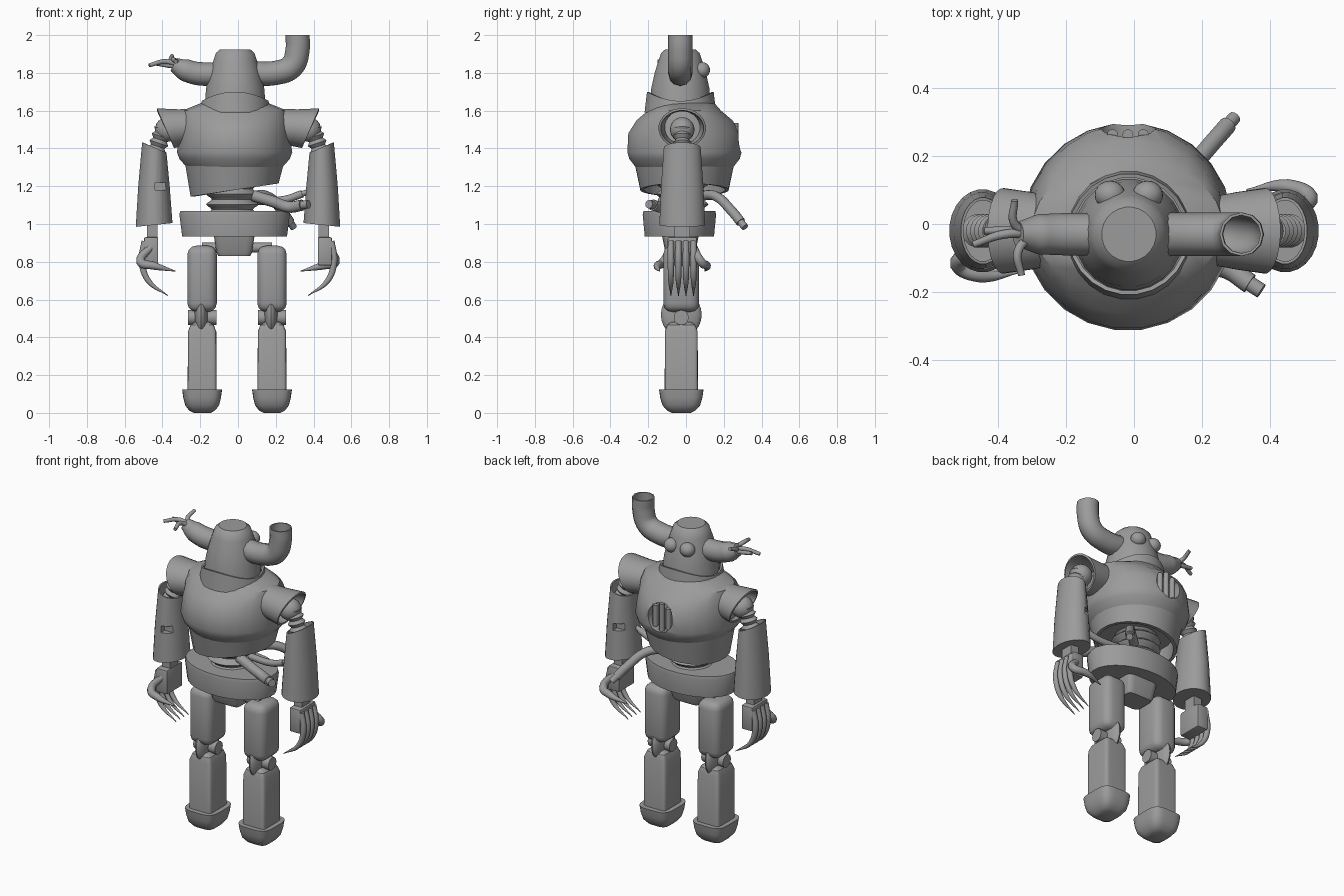
import bpy, bmesh, math
from mathutils import Vector, Matrix

cube = bpy.data.objects.get("Cube")
if cube:
    bpy.data.objects.remove(cube)

grey = bpy.data.materials.new("plain_grey")
grey.use_nodes = True
grey.diffuse_color = (0.33, 0.33, 0.33, 1)
grey.node_tree.nodes["Principled BSDF"].inputs["Base Color"].default_value = (0.33, 0.33, 0.33, 1)
parts = []


def add(name, data):
    ob = bpy.data.objects.new(name, data)
    bpy.context.scene.collection.objects.link(ob)
    return ob


def finish(ob):
    """Bake modifiers or curves into a plain grey mesh."""
    dg = bpy.context.evaluated_depsgraph_get()
    mesh = bpy.data.meshes.new_from_object(ob.evaluated_get(dg))
    name = ob.name
    bpy.data.objects.remove(ob)
    mesh.materials.clear()
    mesh.materials.append(grey)
    new = add(name, mesh)
    parts.append(new)
    return new


def ring(c, u, v, n=24, p=1.0):
    """Closed section round c with half axes u and v; p below 1 squares it."""
    pw = lambda t: math.copysign(abs(t) ** p, t)
    angles = [2 * math.pi * (i + 0.5) / n for i in range(n)]
    return [Vector(c) + Vector(u) * pw(math.cos(a)) + Vector(v) * pw(math.sin(a)) for a in angles]


def flat(cx, cy, z, rx, ry, n=24, p=1.0):
    return ring((cx, cy, z), (rx, 0, 0), (0, ry, 0), n, p)


def loft(name, rings, caps=True, shell=0, done=True):
    bm = bmesh.new()
    rows = [[bm.verts.new(p) for p in r] for r in rings]
    n = len(rows[0])
    for a, b in zip(rows, rows[1:]):
        for i in range(n):
            bm.faces.new((a[i], a[(i + 1) % n], b[(i + 1) % n], b[i]))
    if caps:
        bm.faces.new(rows[0][::-1])
        bm.faces.new(rows[-1])
    bmesh.ops.recalc_face_normals(bm, faces=bm.faces)
    mesh = bpy.data.meshes.new(name)
    bm.to_mesh(mesh)
    bm.free()
    ob = add(name, mesh)
    if shell:
        m = ob.modifiers.new("shell", "SOLIDIFY")
        m.thickness, m.offset = shell, 0
    return finish(ob) if done else ob


def box(name, c, size, bevel=0.0, segments=3, done=True):
    bm = bmesh.new()
    bmesh.ops.create_cube(bm, size=1, matrix=Matrix.LocRotScale(Vector(c), None, Vector(size)))
    mesh = bpy.data.meshes.new(name)
    bm.to_mesh(mesh)
    bm.free()
    ob = add(name, mesh)
    if bevel:
        m = ob.modifiers.new("bevel", "BEVEL")
        m.width, m.segments = bevel, segments
    return finish(ob) if done else ob


def ball(name, c, r):
    bm = bmesh.new()
    bmesh.ops.create_uvsphere(bm, u_segments=20, v_segments=12, radius=1,
                              matrix=Matrix.LocRotScale(Vector(c), None, Vector(r)))
    mesh = bpy.data.meshes.new(name)
    bm.to_mesh(mesh)
    bm.free()
    return finish(add(name, mesh))


def tube(name, pts, r, radii=None, shell=0):
    cu = bpy.data.curves.new(name, "CURVE")
    cu.dimensions, cu.bevel_depth, cu.bevel_resolution = "3D", r, 4
    cu.use_fill_caps, cu.resolution_u = not shell, 6
    sp = cu.splines.new("BEZIER")
    sp.bezier_points.add(len(pts) - 1)
    for i, (bp, p) in enumerate(zip(sp.bezier_points, pts)):
        bp.co, bp.handle_left_type, bp.handle_right_type = p, "AUTO", "AUTO"
        bp.radius = radii[i] if radii else 1
    ob = finish(add(name, cu))
    if shell:
        m = ob.modifiers.new("shell", "SOLIDIFY")
        m.thickness, m.offset = shell, 0
        parts.remove(ob)
        ob = finish(ob)
    return ob


def cut(ob, cutter):
    m = ob.modifiers.new("cut", "BOOLEAN")
    m.object, m.operation, m.solver = cutter, "DIFFERENCE", "EXACT"
    cutter.hide_render = True
    new = finish(ob)
    bpy.data.objects.remove(cutter)
    return new


# Head, collar and eyes
HX, HY = -0.015, -0.03
loft("head", [flat(HX, HY, z, r, r) for z, r in (
    (1.60, 0.165), (1.72, 0.155), (1.80, 0.137), (1.87, 0.115), (1.905, 0.103), (1.925, 0.08))])
collar_top = flat(HX, HY, 0, 0.172, 0.172)
for p in collar_top:
    p.z = 1.65 + 0.05 * ((p.y - HY) / 0.172) ** 2
loft("collar", [flat(HX, HY, 1.59, 0.185, 0.185), collar_top], caps=False, shell=0.012)
for side, x in (("left", 0.04), ("right", -0.07)):
    ball(side + "_eye", (x, 0.085, 1.815), (0.045, 0.042, 0.042))

# Whole horn, an open pipe bent upward
tube("left_horn", [(x, HY, z) for x, z in (
    (0.05, 1.80), (0.2, 1.80), (0.285, 1.835), (0.315, 1.92), (0.315, 2.0))], 0.06, shell=0.008)
# Broken horn with loose wires
tube("right_horn", [(-0.05, HY, 1.80), (-0.2, HY, 1.795), (-0.28, HY, 1.815), (-0.34, HY, 1.845)],
     0.062, (1, 1, 0.95, 0.6))
for i, (mid, end) in enumerate((
        ((-0.38, -0.03, 1.86), (-0.47, -0.06, 1.84)), ((-0.35, 0.0, 1.86), (-0.35, 0.07, 1.89)),
        ((-0.34, -0.08, 1.87), (-0.33, -0.15, 1.86)), ((-0.37, -0.02, 1.84), (-0.44, -0.02, 1.85)))):
    tube(f"horn_wire_{i}", [(-0.29, HY, 1.83), mid, end], 0.013, (1, 1, 0.8))

# Chest with a round barred vent
TX, TY = -0.018, -0.008
chest = loft("chest", [flat(TX, TY, z, rx, ry) for z, rx, ry in (
    (1.30, 0.255, 0.26), (1.345, 0.295, 0.295), (1.38, 0.308, 0.305), (1.48, 0.292, 0.30),
    (1.55, 0.29, 0.255), (1.60, 0.28, 0.195), (1.64, 0.18, 0.16))], done=False)
hole = loft("vent_cutter", [ring((TX, y, 1.45), (0.085, 0, 0), (0, 0, 0.085)) for y in (0.22, 0.4)], done=False)
cut(chest, hole)
for i in (-1, 0, 1):
    h = 0.085 if i == 0 else 0.065
    tube(f"vent_bar_{i + 1}", [(TX + i * 0.045, 0.262, 1.45 - h), (TX + i * 0.045, 0.262, 1.45 + h)], 0.016)

# Open, slanted lower torso
loft("lower_torso", [ring((TX, TY, z), (r, 0, s), (0, ry, 0)) for z, r, ry, s in (
    (1.34, 0.268, 0.27, 0), (1.18, 0.235, 0.235, 0.035), (1.18, 0.215, 0.215, 0.035),
    (1.25, 0.215, 0.215, 0))])

# Corrugated waist, pelvis and hip axle
loft("waist", [flat(-0.03, -0.02, 1.05 + 0.009 * i, r, r) for i in range(25)
               for r in [0.125 + 0.015 * math.cos(i * math.pi / 3)]])
loft("pelvis", [flat(TX, -0.035, z, rx, ry) for z, rx, ry in (
    (0.935, 0.28, 0.185), (1.05, 0.295, 0.196), (1.068, 0.29, 0.192))])
loft("hip_block", [flat(-0.02, -0.03, z, rx, ry, 16, 0.3) for z, rx, ry in (
    (0.83, 0.085, 0.07), (0.85, 0.095, 0.08), (0.95, 0.11, 0.1))])
tube("hip_axle", [(-0.19, -0.03, 0.875), (0.18, -0.03, 0.875)], 0.026)

# Hoses hanging from the waist
for i, (r, pts) in enumerate((
        (0.026, [(0.05, 0.06, 1.14), (0.15, 0.15, 1.15), (0.24, 0.25, 1.06), (0.275, 0.29, 1.01)]),
        (0.03, [(0.08, -0.1, 1.15), (0.18, -0.12, 1.12), (0.27, -0.13, 1.09), (0.34, -0.175, 1.1)]),
        (0.02, [(0.08, 0.0, 1.12), (0.25, -0.02, 1.13), (0.34, -0.03, 1.16)]))):
    tube(f"hose_{i}", pts, r)
    a, b = Vector(pts[-2]), Vector(pts[-1])
    tube(f"hose_plug_{i}", [b, b + (b - a).normalized() * 0.04], r * 0.75)

# Legs
LY = -0.025
for side, x in (("left", 0.18), ("right", -0.19)):
    box(side + "_thigh", (x, LY, 0.71), (0.155, 0.19, 0.35), 0.045)
    ball(side + "_knee_disc", (x - 0.005, LY, 0.52), (0.036, 0.108, 0.12))
    tube(side + "_knee_pin", [(x - 0.075, LY, 0.505), (x + 0.075, LY, 0.505)], 0.04)
    loft(side + "_shin", [flat(x, LY, z, rx, ry, 32, 0.22) for z, rx, ry in (
        (0.10, 0.077, 0.088), (0.43, 0.075, 0.087), (0.465, 0.062, 0.075), (0.48, 0.04, 0.055))])
    loft(side + "_foot", [flat(x, LY, z, rx, ry, 32, 0.5) for z, rx, ry in (
        (0.0, 0.045, 0.05), (0.012, 0.068, 0.075), (0.04, 0.09, 0.1), (0.08, 0.1, 0.112),
        (0.125, 0.106, 0.118))])

# One arm, then a half-turn copy for the other side
first = len(parts)
AY = -0.02
loft("shoulder_pad", [ring((0.23, AY, 1.515), (0, 0.095, 0), (0, 0, 0.09)),
                      ring((0.3, AY, 1.51), (0, 0.108, 0), (0.015, 0, 0.092)),
                      ring((0.385, AY, 1.507), (0, 0.12, 0), (0.045, 0, 0.1))], caps=False, shell=0.012)
ball("shoulder_ball", (0.375, AY, 1.5), (0.065, 0.065, 0.065))
loft("upper_arm", [ring((0.395 + 0.003 * i, AY, 1.50 - 0.009 * i), (r, 0, r / 3), (0, r, 0), 16)
                   for i in range(21) for r in [0.043 + 0.007 * math.cos(i * math.pi / 2)]])
forearm = loft("forearm", [ring((x, AY, z), (rx, 0, s), (0, ry, 0)) for x, z, rx, ry, s in (
    (0.444, 0.995, 0.098, 0.122, -0.01), (0.445, 1.2, 0.084, 0.113, 0), (0.443, 1.405, 0.065, 0.098, 0.027),
    (0.443, 1.405, 0.057, 0.09, 0.025), (0.443, 1.29, 0.06, 0.09, 0))], done=False)
cut(forearm, box("slot_cutter", (0.405, 0.09, 1.2), (0.07, 0.07, 0.042), done=False))
box("wrist", (0.455, AY, 0.955), (0.055, 0.08, 0.1))
box("palm", (0.46, AY, 0.855), (0.075, 0.155, 0.15), 0.008, 2)
for i in range(4):
    y = AY - 0.06 + 0.04 * i
    tube(f"finger_{i}", [(0.495, y, 0.91), (0.508, y, 0.80), (0.475, y, 0.70), (0.37, y, 0.62)],
         0.018, (0.9, 1, 0.8, 0.1))
tube("thumb", [(0.46, 0.04, 0.88), (0.515, 0.08, 0.80), (0.45, 0.11, 0.78), (0.33, 0.1, 0.75)],
     0.024, (0.8, 1, 0.9, 0.1))
half_turn = Matrix.Translation((0, 2 * AY, 0)) @ Matrix.Rotation(math.pi, 4, "Z")
for ob in parts[first:]:
    data = ob.data.copy()
    data.transform(half_turn)
    parts.append(add("right_" + ob.name, data))
    ob.name = "left_" + ob.name

# Smooth shading with sharp edges kept
bpy.ops.object.select_all(action="DESELECT")
for ob in parts:
    ob.select_set(True)
bpy.context.view_layer.objects.active = parts[0]
bpy.ops.object.shade_smooth_by_angle(angle=math.radians(32))
